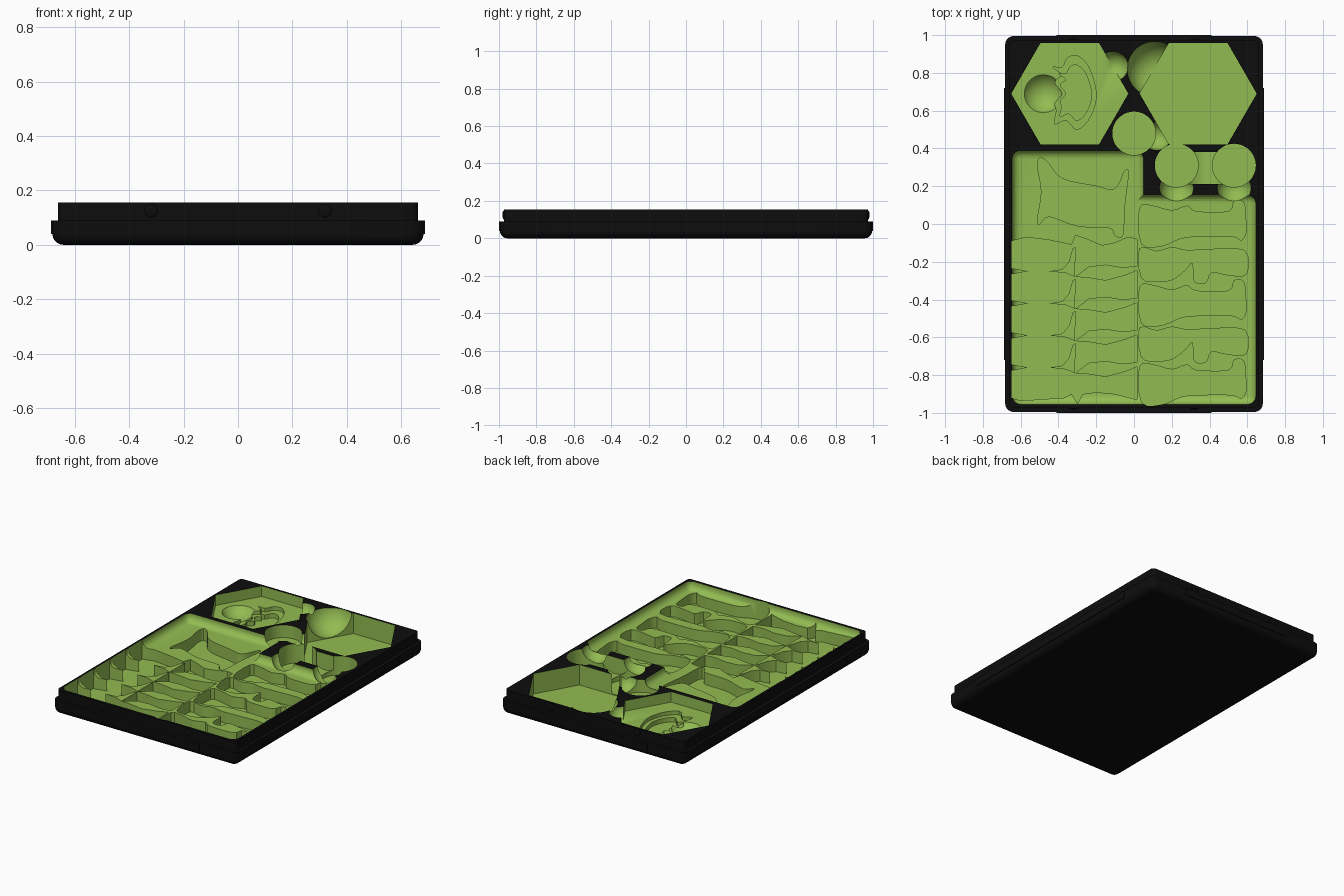
import bpy, bmesh, math
from mathutils import Matrix, Vector

cube = bpy.data.objects.get("Cube")
if cube:
    bpy.data.objects.remove(cube, do_unlink=True)


def material(name, rgb):
    m = bpy.data.materials.new(name)
    m.use_nodes = True
    m.diffuse_color = (*rgb, 1)
    bsdf = m.node_tree.nodes["Principled BSDF"]
    bsdf.inputs["Base Color"].default_value = (*rgb, 1)
    bsdf.inputs["Roughness"].default_value = 0.8
    return m


BLACK = material("black plastic", (0.004, 0.004, 0.004))
GREEN = material("green lining", (0.29, 0.50, 0.085))
TOP = 0.155
ABOVE = 0.3
FLOOR = 0.10


def finish(bm, name, slot):
    """Turn a bmesh into an object whose faces all use one of the two colours."""
    bmesh.ops.recalc_face_normals(bm, faces=bm.faces)
    for f in bm.faces:
        f.material_index = slot
    me = bpy.data.meshes.new(name)
    bm.to_mesh(me)
    bm.free()
    me.materials.append(BLACK)
    me.materials.append(GREEN)
    ob = bpy.data.objects.new(name, me)
    bpy.context.collection.objects.link(ob)
    return ob


def smooth(points, steps=4):
    """Closed Catmull-Rom curve through the points."""
    p = [Vector(q) for q in points]
    n, out = len(p), []
    for i in range(n):
        a, b, c, d = p[i - 1], p[i], p[(i + 1) % n], p[(i + 2) % n]
        for s in range(steps):
            t = s / steps
            out.append(b + 0.5 * t * ((c - a) + t * ((2 * a - 5 * b + 4 * c - d)
                       + t * (3 * (b - c) + d - a))))
    return out


def prism(name, points, z0, z1=ABOVE):
    bm = bmesh.new()
    base = bm.faces.new([bm.verts.new((p[0], p[1], z0)) for p in points])
    ext = bmesh.ops.extrude_face_region(bm, geom=[base])
    bmesh.ops.translate(bm, vec=(0, 0, z1 - z0),
                        verts=[v for v in ext["geom"] if isinstance(v, bmesh.types.BMVert)])
    return finish(bm, name, 1)


def disc(cx, cy, r, n):
    return [(cx + r * math.cos(math.tau * i / n), cy + r * math.sin(math.tau * i / n))
            for i in range(n)]


def ball(name, centre, r, slot=1, scale=(1, 1, 1)):
    bm = bmesh.new()
    bmesh.ops.create_uvsphere(bm, u_segments=40, v_segments=20, radius=r,
                              matrix=Matrix.Translation(centre) @ Matrix.Diagonal((*scale, 1)))
    return finish(bm, name, slot)


def boolean(target, cutter):
    mod = target.modifiers.new("cut", "BOOLEAN")
    mod.operation = "DIFFERENCE"
    mod.solver = "EXACT"
    mod.object = cutter
    bpy.context.view_layer.objects.active = target
    bpy.ops.object.modifier_apply(modifier=mod.name)
    bpy.data.objects.remove(cutter, do_unlink=True)


def rounded_rect(hx, hy, r, n=6):
    out = []
    for k, (sx, sy) in enumerate([(1, 1), (-1, 1), (-1, -1), (1, -1)]):
        for i in range(n + 1):
            a = math.pi / 2 * (k + i / n)
            out.append((sx * (hx - r) + r * math.cos(a), sy * (hy - r) + r * math.sin(a)))
    return out


# Tray body: rounded underside, stepped rim
R = 0.04
levels = [(R * (1 - math.sin(a)), R * (1 - math.cos(a)))
          for a in (math.pi / 12 * i for i in range(7))]
levels += [(0, 0.09), (0.021, 0.09), (0.021, TOP)]
bm = bmesh.new()
rings = [[bm.verts.new((x, y, z)) for x, y in rounded_rect(0.682 - d, 0.995 - d, 0.045 - d)]
         for d, z in levels]
for lo, hi in zip(rings, rings[1:]):
    for i in range(len(lo)):
        j = (i + 1) % len(lo)
        bm.faces.new((lo[i], lo[j], hi[j], hi[i]))
bm.faces.new(rings[0])
bm.faces.new(rings[-1])
tray = finish(bm, "tray", 0)

# Main L-shaped pocket with rounded floor edges
outline = [(-0.645, -0.955), (0.645, -0.955), (0.645, 0.155),
           (0.05, 0.155), (0.05, 0.39), (-0.645, 0.39)]
pocket = prism("main_pocket", outline, FLOOR)
bm = bmesh.new()
bm.from_mesh(pocket.data)
edges = []
for e in bm.edges:
    a, b = (v.co for v in e.verts)
    upright = abs(a.z - b.z) > 0.1
    inner = abs(a.x - 0.05) + abs(a.y - 0.155) < 0.01
    if (upright and not inner) or (a.z + b.z < 2 * FLOOR + 0.01):
        edges.append(e)
bmesh.ops.bevel(bm, geom=edges, offset=0.045, segments=6, profile=0.5, affect="EDGES")
for f in bm.faces:
    f.material_index = 1
bm.to_mesh(pocket.data)
bm.free()
boolean(tray, pocket)

# Hexagonal pockets
boolean(tray, prism("left_hexagon", disc(0.34, 0.69, 0.31, 6), 0.018))
boolean(tray, prism("right_hexagon", disc(-0.34, 0.69, 0.31, 6), 0.085))

# Stepped figure recess in the shallow hexagon
figure = smooth([(-0.43, 0.83), (-0.38, 0.83), (-0.35, 0.88), (-0.30, 0.89), (-0.24, 0.83),
                 (-0.20, 0.69), (-0.23, 0.57), (-0.30, 0.50), (-0.36, 0.55), (-0.42, 0.53),
                 (-0.41, 0.60), (-0.42, 0.64), (-0.38, 0.69), (-0.42, 0.75), (-0.38, 0.79)])
core = Vector((-0.3, 0.69))
boolean(tray, prism("figure_ledge", figure, 0.06))
boolean(tray, prism("figure_core", [core + (p - core) * 0.75 for p in figure], 0.03))

# Round token pockets
for i, (x, y, z) in enumerate([(0, 0.48, 0.07), (0.225, 0.31, 0.025), (0.53, 0.31, 0.025)]):
    boolean(tray, prism(f"token_pocket_{i}", disc(x, y, 0.115, 48), z))

# Finger scoops
for i, (x, y, z, r) in enumerate([(-0.48, 0.69, 0.15, 0.12), (0.11, 0.82, 0.17, 0.148),
                                  (-0.11, 0.835, 0.16, 0.08), (0.12, 0.465, 0.16, 0.075),
                                  (0.225, 0.19, 0.16, 0.09), (0.53, 0.19, 0.16, 0.09)]):
    boolean(tray, ball(f"scoop_{i}", (x, y, z), r))
bm = bmesh.new()
bmesh.ops.create_cone(bm, cap_ends=True, segments=40, radius1=0.115, radius2=0.115, depth=0.17,
                      matrix=Matrix.Translation((0.377, 0.297, 0.16))
                      @ Matrix.Rotation(math.pi / 2, 4, "X"))
boolean(tray, finish(bm, "bridge_scoop", 1))

# Large figure recess
boolean(tray, prism("large_recess", smooth([
    (-0.50, 0.35), (-0.46, 0.33), (-0.38, 0.24), (-0.2, 0.2), (-0.12, 0.18), (-0.08, 0.21),
    (-0.05, 0.28), (-0.03, 0.27), (-0.05, 0.1), (-0.06, -0.06), (-0.1, -0.06), (-0.13, -0.02),
    (-0.3, -0.01), (-0.45, 0.04), (-0.5, 0.0), (-0.51, 0.03), (-0.49, 0.17), (-0.51, 0.3)]), 0.021))

# Joined recesses on the right half, with dividers left standing between rows
rows = prism("row_recess", [
    (-0.648, -0.09), (-0.57, -0.07), (-0.45, -0.085), (-0.33, -0.11), (-0.31, -0.06),
    (-0.25, -0.08), (-0.17, -0.115), (-0.1, -0.1), (-0.03, -0.07), (0.015, -0.08),
    (0.015, -0.93), (-0.1, -0.9), (-0.2, -0.89), (-0.27, -0.9), (-0.3, -0.95),
    (-0.33, -0.9), (-0.37, -0.92), (-0.6, -0.935), (-0.648, -0.92)], 0.024)
spike = [(-0.7, 0.02), (-0.64, 0.015), (-0.56, 0), (-0.64, -0.015), (-0.7, -0.02)]
flare = [(-0.45, 0), (-0.38, 0.01), (-0.345, 0.05), (-0.325, 0.12), (-0.31, 0.13),
         (-0.312, -0.03), (-0.36, -0.01)]
lens = [(-0.311, -0.03), (-0.24, 0.025), (-0.15, 0.035), (-0.06, 0.02), (0.03, 0.03),
        (0.03, 0.01), (-0.04, -0.02), (-0.15, -0.05), (-0.24, -0.035)]
for k in range(4):
    y = -0.25 - 0.17 * k
    for name, shape in (("spike", spike), ("flare", flare), ("lens", lens)):
        boolean(rows, prism(name, [(px, py + y) for px, py in shape], -0.1, 0.5))
boolean(tray, rows)

# Alternating recesses on the left half
club = smooth([(0.03, 0.09), (0.1, 0.10), (0.2, 0.075), (0.28, 0.10), (0.33, 0.07),
               (0.5, 0.07), (0.53, 0.125), (0.58, 0.12), (0.59, 0.04), (0.595, -0.03),
               (0.57, -0.08), (0.52, -0.06), (0.35, -0.06), (0.25, -0.07), (0.15, -0.11),
               (0.04, -0.1)], 3)
hook = smooth([(0.03, 0.085), (0.12, 0.07), (0.2, 0.09), (0.28, 0.075), (0.4, 0.08),
               (0.585, 0.075), (0.595, -0.05), (0.5, -0.055), (0.41, -0.04), (0.38, -0.095),
               (0.32, -0.09), (0.31, 0.01), (0.27, -0.03), (0.2, -0.08), (0.12, -0.09),
               (0.04, -0.07)], 3)
for k in range(5):
    y = -0.005 - 0.21 * k
    shape = hook if k % 2 else club
    boolean(tray, prism(f"side_recess_{k}", [(p.x, p.y + y) for p in shape], 0.027))

bpy.ops.object.select_all(action="DESELECT")
tray.select_set(True)
bpy.context.view_layer.objects.active = tray
bpy.ops.object.shade_smooth_by_angle(angle=math.radians(30))

# Thin lips on the step and small catches on the rim
for s, side in ((-1, "right"), (1, "left")):
    for name, pos, size in ((f"{side}_lip", (s * 0.677, 0, 0.065), (0.02, 1.44, 0.05)),
                            (f"{'back' if s > 0 else 'front'}_lip", (0, s * 0.99, 0.065),
                             (0.82, 0.02, 0.05))):
        bm = bmesh.new()
        bmesh.ops.create_cube(bm, size=1, matrix=Matrix.Translation(pos)
                              @ Matrix.Diagonal((*size, 1)))
        finish(bm, name, 0)
    for x in (-0.32, 0.32):
        ball("rim_catch", (x, s * 0.974, 0.125), 0.024, 0, (1, 0.3, 1))
